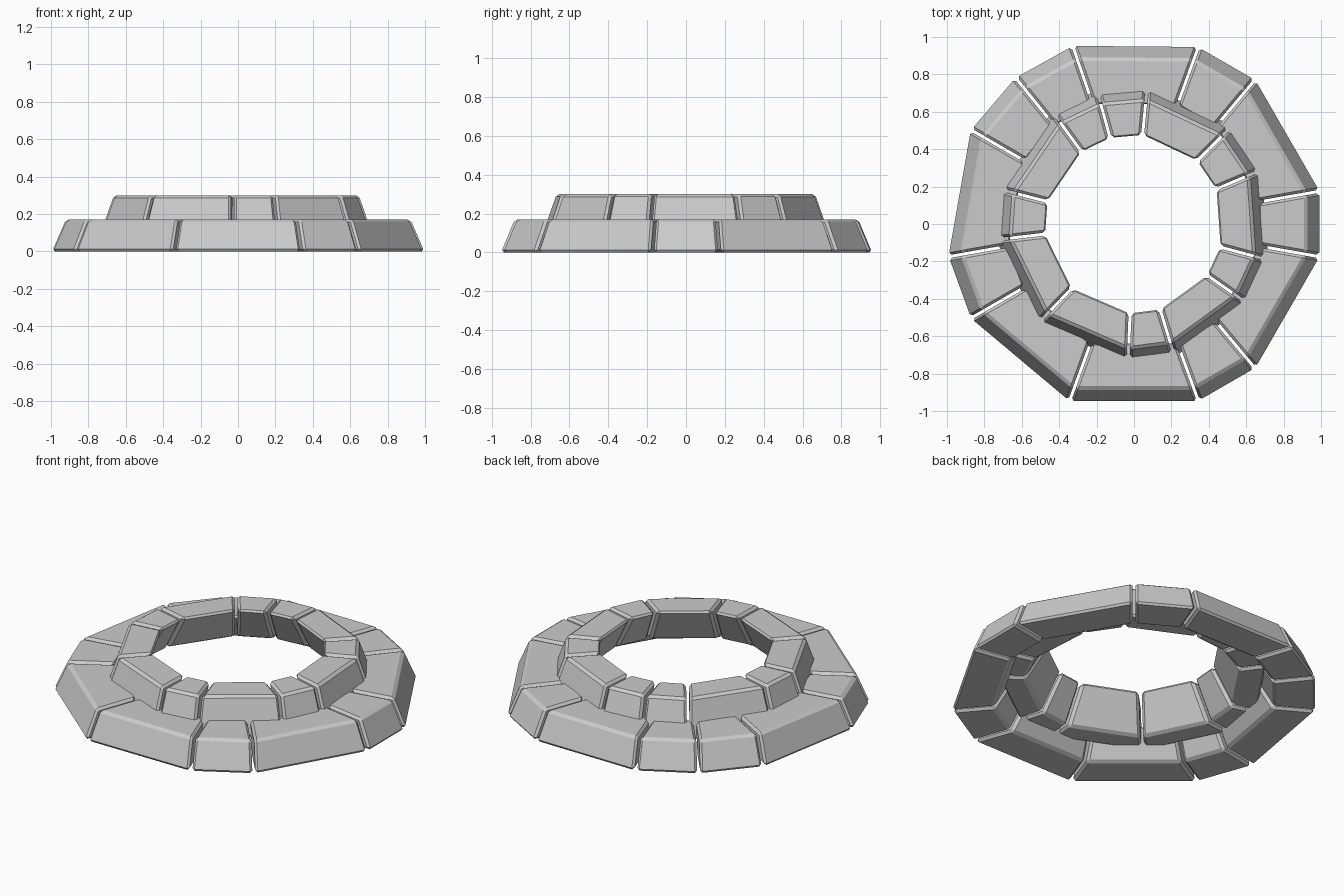
import bpy, bmesh
from math import radians
from mathutils import Vector, Matrix

if "Cube" in bpy.data.objects:
    bpy.data.objects.remove(bpy.data.objects["Cube"])

GAP = 0.008      # half of the joint between neighbouring stones


def stone(name, a0, a1, profile, bevel=0.014):
    """Straight-sided wedge between two angles; profile = (radius, z) loop."""
    bm = bmesh.new()
    ends = []
    for ang, side in ((a0, 1), (a1, -1)):
        rot = Matrix.Rotation(radians(ang), 4, 'Z')
        ends.append([bm.verts.new(rot @ Vector((r, side * GAP, z))) for r, z in profile])
    first, last = ends
    n = len(profile)
    bm.faces.new(first)
    bm.faces.new(last[::-1])
    for i in range(n):
        j = (i + 1) % n
        bm.faces.new((first[i], last[i], last[j], first[j]))
    bmesh.ops.recalc_face_normals(bm, faces=bm.faces)
    mesh = bpy.data.meshes.new(name)
    bm.to_mesh(mesh)
    bm.free()
    obj = bpy.data.objects.new(name, mesh)
    bpy.context.collection.objects.link(obj)
    # Chipped flat edge on every stone
    mod = obj.modifiers.new("edge_bevel", 'BEVEL')
    mod.width = bevel
    mod.segments = 1
    mod.limit_method = 'NONE'


def course(name, angles, profile):
    """Closed ring of stones with joints at the given angles."""
    for i, a in enumerate(angles):
        b = angles[(i + 1) % len(angles)]
        stone(f"{name}_{i + 1:02d}", a, b if b > a else b + 360, profile)


# Lower course: wide stones leaning inward
course("lower_stone",
       [10, 50, 70, 109, 129, 150, 190, 210, 250, 290, 310, 350],
       [(1.01, 0.0), (0.935, 0.17), (0.67, 0.17), (0.775, 0.0)])

# Upper course: smaller ring set into the lower one with staggered joints
course("upper_stone",
       [23, 45, 84.5, 105.5, 126, 165.5, 186.5, 226, 267.5, 287, 325, 345],
       [(0.745, 0.08), (0.668, 0.30), (0.47, 0.30), (0.595, 0.08)])
